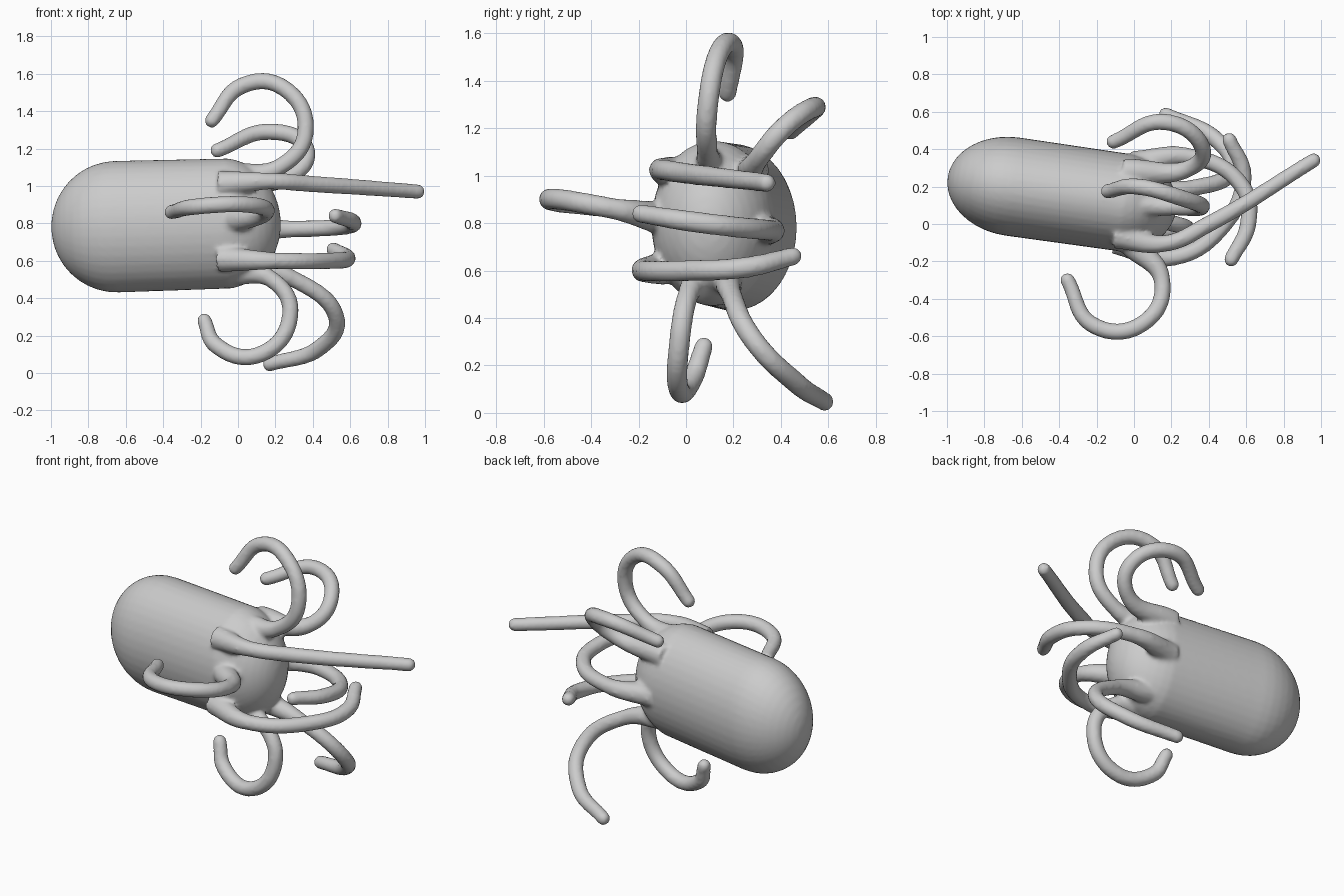
import bpy, bmesh
from mathutils import Vector

if "Cube" in bpy.data.objects:
    bpy.data.objects.remove(bpy.data.objects["Cube"])

RADIUS = .045
parts = []


def add_object(name, data):
    obj = bpy.data.objects.new(name, data)
    bpy.context.collection.objects.link(obj)
    parts.append(obj)
    return obj


def ball(name, shape, segments=16):
    # UV sphere whose vertices are placed by the given function
    bm = bmesh.new()
    bmesh.ops.create_uvsphere(bm, u_segments=segments, v_segments=segments // 2, radius=1)
    for v in bm.verts:
        v.co = shape(v.co.copy())
    mesh = bpy.data.meshes.new(name)
    bm.to_mesh(mesh)
    bm.free()
    return add_object(name, mesh)


def tentacle(name, *pts):
    # Round tube from a flared root to a rounded tip
    curve = bpy.data.curves.new(name, 'CURVE')
    curve.dimensions = '3D'
    curve.bevel_depth = RADIUS
    curve.bevel_resolution = 4
    curve.use_fill_caps = True
    sp = curve.splines.new('BEZIER')
    sp.resolution_u = 10
    sp.bezier_points.add(len(pts) - 1)
    for bp, p in zip(sp.bezier_points, pts):
        bp.co = p
        bp.handle_left_type = bp.handle_right_type = 'AUTO'
    sp.bezier_points[0].radius = 1.6
    sp.bezier_points[-1].radius = .88
    add_object(name, curve)
    ball(name + "_tip", lambda c: Vector(pts[-1]) + c * RADIUS * .88)


# Oval capsule body, slightly turned away from the x axis
left, right = Vector((-.65, .2, .782)), Vector((-.09, .12, .798))
axis = (right - left).normalized()
side = Vector((0, 0, 1)).cross(axis).normalized()
up = axis.cross(side)


def capsule(c):
    origin, length = (right, .32) if c.z > 1e-4 else (left, .35)
    return origin + axis * c.z * length + side * c.x * .265 + up * c.y * .352


body = ball("body", capsule, 40)

# Eight tentacles, root first
tentacle("top_tentacle", (-.05, .11, 1.05), (.22, .09, 1.1), (.36, .09, 1.28),
         (.25, .14, 1.52), (.02, .2, 1.535), (-.14, .175, 1.35))
tentacle("top_back_tentacle", (-.05, .28, 1.02), (.3, .3, 1.065), (.365, .41, 1.2),
         (.17, .545, 1.29), (-.11, .44, 1.19))
tentacle("straight_tentacle", (-.1, -.06, 1.01), (.16, -.105, 1.025), (.4, 0, 1.01), (.96, .34, .97))
tentacle("front_tentacle", (-.02, -.1, .82), (.15, -.3, .86), (.05, -.53, .9),
         (-.22, -.54, .89), (-.355, -.3, .86))
tentacle("middle_back_tentacle", (0, .32, .77), (.3, .36, .77), (.58, .2, .785),
         (.61, 0, .81), (.52, -.19, .84))
tentacle("low_front_tentacle", (-.1, -.09, .61), (.2, -.18, .6), (.5, .02, .6),
         (.585, .26, .615), (.51, .45, .66))
tentacle("bottom_tentacle", (-.05, .06, .54), (.18, .01, .5), (.28, -.025, .32),
         (.12, -.03, .1), (-.12, .03, .15), (-.18, .075, .28))
tentacle("bottom_back_tentacle", (0, .18, .57), (.3, .19, .5), (.525, .29, .3),
         (.43, .46, .13), (.17, .585, .047))

# Fuse body and tentacles into one soft skin
bpy.ops.object.select_all(action='DESELECT')
for p in parts:
    p.select_set(True)
bpy.context.view_layer.objects.active = body
bpy.ops.object.convert(target='MESH')
bpy.ops.object.join()
creature = bpy.context.view_layer.objects.active
creature.name = "body_with_tentacles"
remesh = creature.modifiers.new("fuse", 'REMESH')
remesh.mode = 'VOXEL'
remesh.voxel_size = .013
remesh.use_smooth_shade = True
soften = creature.modifiers.new("soften", 'SMOOTH')
soften.factor = .5
soften.iterations = 4
